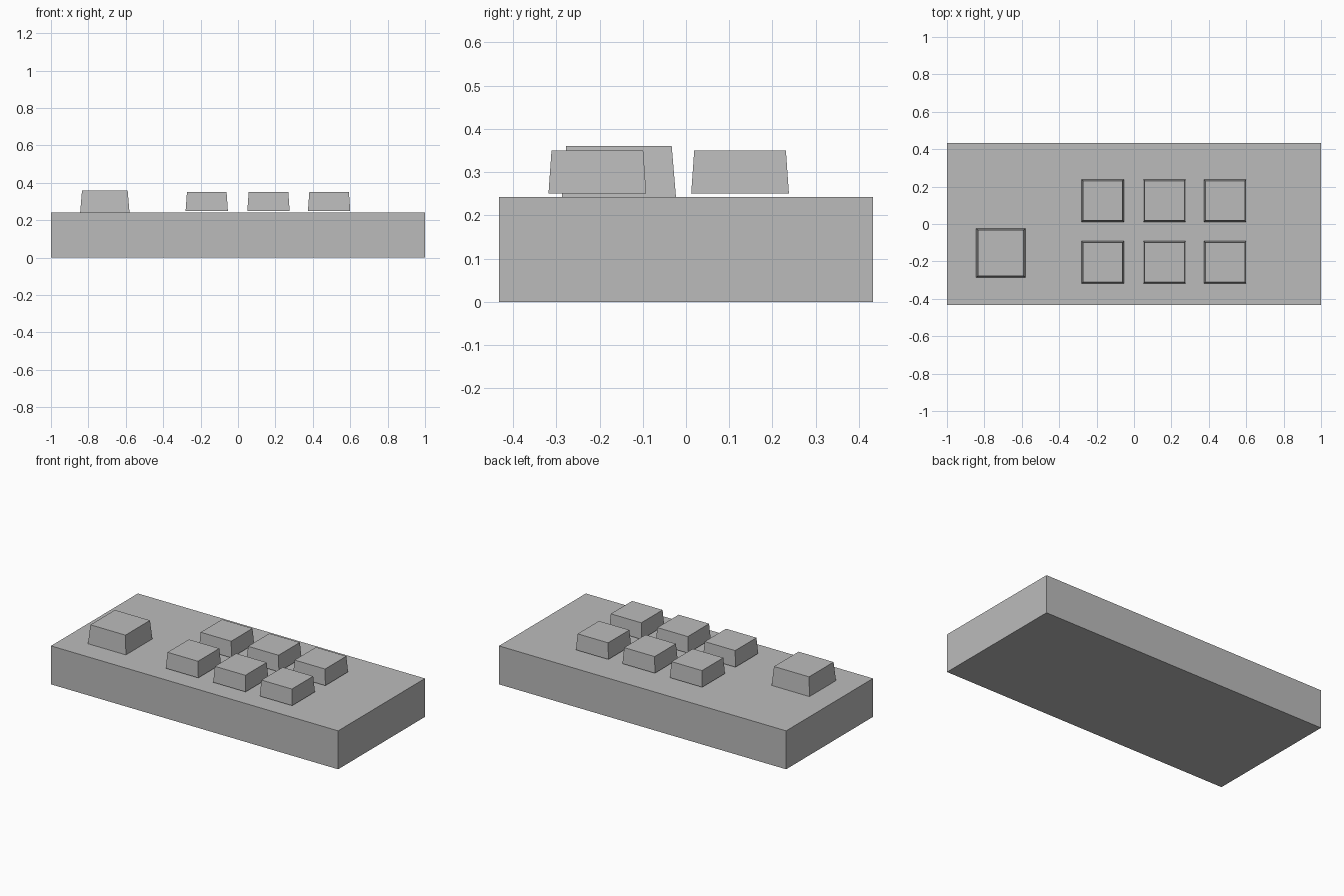
import bpy
import bmesh

cube = bpy.data.objects.get("Cube")
if cube:
    bpy.data.objects.remove(cube, do_unlink=True)

grey = bpy.data.materials.new("plain grey")
grey.use_nodes = True
colour = (0.5, 0.5, 0.5, 1)
grey.diffuse_color = colour
grey.node_tree.nodes["Principled BSDF"].inputs["Base Color"].default_value = colour


def tapered_block(name, x, y, z0, z1, half_x, half_y, inset=0.0):
    """Box from z0 to z1 whose top edges are drawn in by inset."""
    bm = bmesh.new()
    bmesh.ops.create_cube(bm, size=2)
    for v in bm.verts:
        top = v.co.z > 0
        shrink = inset if top else 0
        v.co.x *= half_x - shrink
        v.co.y *= half_y - shrink
        v.co.z = z1 if top else z0
    mesh = bpy.data.meshes.new(name)
    bm.to_mesh(mesh)
    bm.free()
    mesh.materials.append(grey)
    obj = bpy.data.objects.new(name, mesh)
    obj.location = (x, y, 0)
    bpy.context.collection.objects.link(obj)
    return obj


# Main slab
tapered_block("base", 0, 0, 0, 0.242, 1, 0.432)

# Large single button
tapered_block("large_button", -0.712, -0.155, 0.24, 0.36, 0.132, 0.132, 0.01)

# Two rows of three small keys, hovering just above the slab
for row, y in (("front", -0.205), ("back", 0.125)):
    for side, x in (("right", -0.167), ("middle", 0.163), ("left", 0.487)):
        tapered_block(f"{row}_{side}_key", x, y, 0.25, 0.35, 0.113, 0.113, 0.007)
